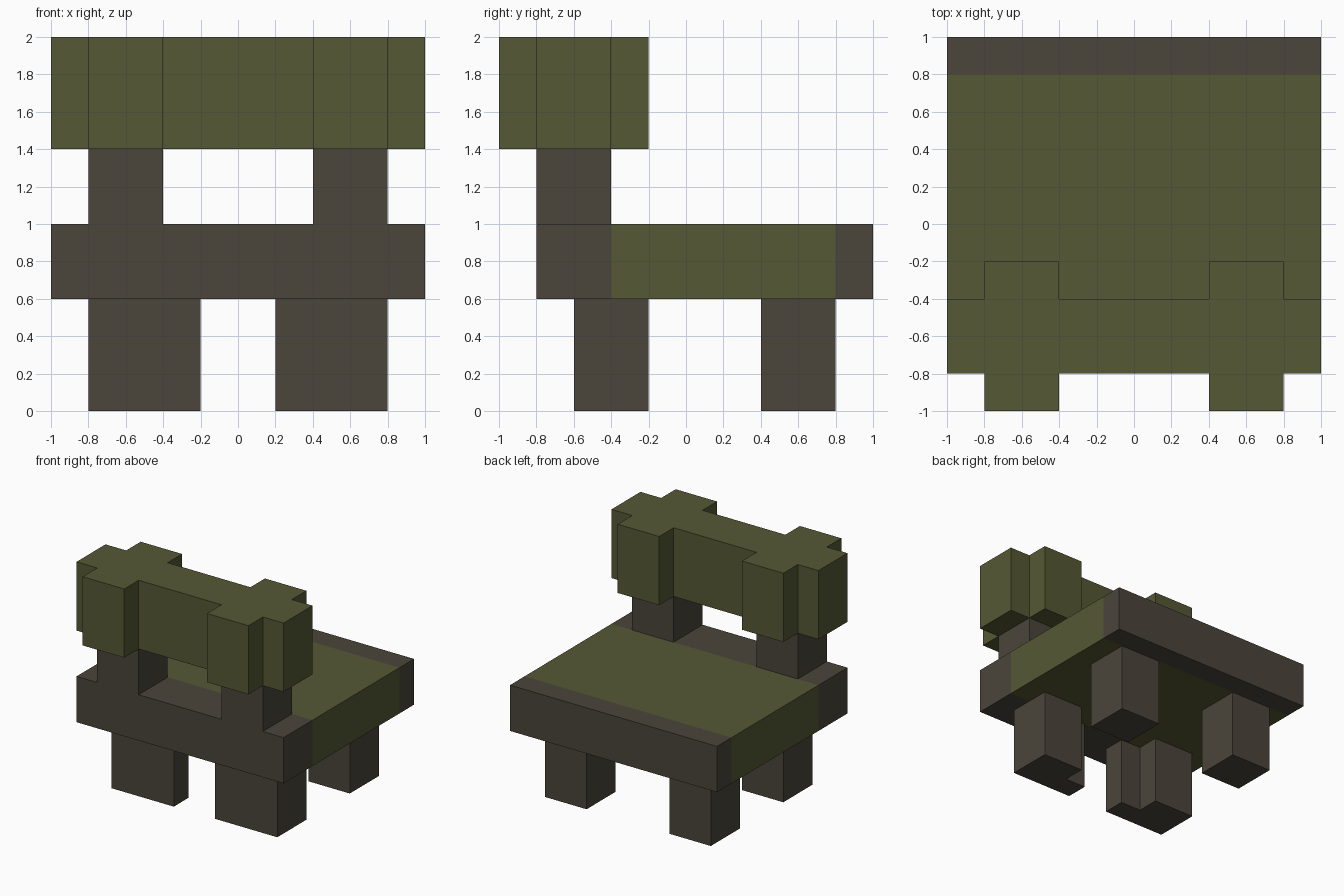
import bpy
import bmesh
from mathutils import Vector

cube = bpy.data.objects.get("Cube")
if cube:
    bpy.data.objects.remove(cube, do_unlink=True)


def make_material(name, rgb):
    mat = bpy.data.materials.new(name)
    mat.use_nodes = True
    mat.diffuse_color = (*rgb, 1)
    mat.node_tree.nodes["Principled BSDF"].inputs["Base Color"].default_value = (*rgb, 1)
    return mat


green = make_material("olive green", (0.089, 0.098, 0.034))
brown = make_material("dark brown", (0.069, 0.060, 0.043))


def prism(name, outline, low, high, mat, axis="z"):
    """Extrude an outline along z (points are x, y) or along y (points are x, z)."""
    def place(a, b, d):
        return Vector((a, b, d) if axis == "z" else (a, d, b))

    bm = bmesh.new()
    face = bm.faces.new([bm.verts.new(place(a, b, low)) for a, b in outline])
    extruded = bmesh.ops.extrude_face_region(bm, geom=[face])["geom"]
    verts = [v for v in extruded if isinstance(v, bmesh.types.BMVert)]
    bmesh.ops.translate(bm, verts=verts, vec=place(0, 0, high - low))
    bmesh.ops.recalc_face_normals(bm, faces=bm.faces)
    mesh = bpy.data.meshes.new(name)
    bm.to_mesh(mesh)
    bm.free()
    mesh.materials.append(mat)
    obj = bpy.data.objects.new(name, mesh)
    bpy.context.collection.objects.link(obj)
    return obj


def rect(x0, x1, y0, y1):
    return [(x0, y0), (x1, y0), (x1, y1), (x0, y1)]


def mirrored(half):
    """Close a half outline running from the bottom centre to the top centre."""
    return half + [(-x, y) for x, y in reversed(half)]


# Seat cushion and back rail
prism("seat", rect(-1, 1, -0.4, 0.8), 0.6, 1, green)
prism("back_rail", rect(-1, 1, 0.8, 1), 0.6, 1, brown)

# Front rail with its two posts in one piece
frame = [(1, 0.6), (1, 1), (0.8, 1), (0.8, 1.4), (0.4, 1.4), (0.4, 1)]
prism("front_frame", mirrored(frame), -0.8, -0.4, brown, axis="y")

# Raised bar with a thick block near each end
bar = [(0.4, -0.8), (0.4, -1), (0.8, -1), (0.8, -0.8), (1, -0.8),
       (1, -0.4), (0.8, -0.4), (0.8, -0.2), (0.4, -0.2), (0.4, -0.4)]
prism("raised_bar", mirrored(bar), 1.4, 2, green)

# Legs: the front pair is L-shaped, the back pair square
front_leg = [(0.2, -0.6), (0.8, -0.6), (0.8, -0.2), (0.4, -0.2), (0.4, -0.4), (0.2, -0.4)]
for side, sign in (("left", 1), ("right", -1)):
    for part, outline in (("front_leg", front_leg), ("back_leg", rect(0.4, 0.8, 0.4, 0.8))):
        prism(f"{part}_{side}", [(sign * x, y) for x, y in outline], 0, 0.6, brown)
